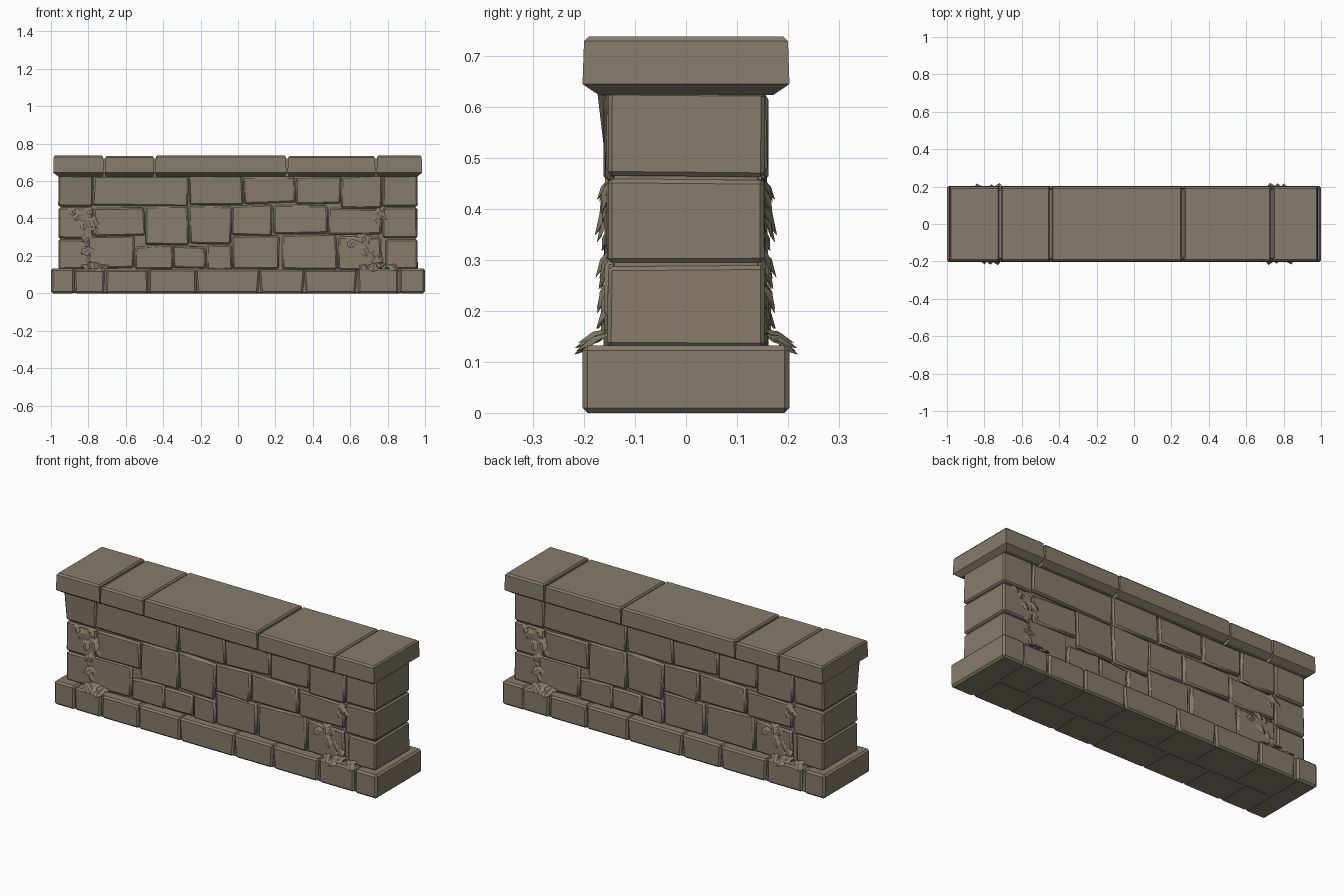
import bpy, bmesh, math, random
from mathutils import Matrix, Vector

if "Cube" in bpy.data.objects:
    bpy.data.objects.remove(bpy.data.objects["Cube"])

random.seed(7)
stone = bpy.data.materials.new("grey brown stone")
stone.diffuse_color = (0.238, 0.201, 0.146, 1)
stone.use_nodes = True
stone.node_tree.nodes["Principled BSDF"].inputs["Base Color"].default_value = stone.diffuse_color


def block(bm, x, y, z, bevel=0.008, jitter=0.0, moves=None):
    """Chamfered box between ranges; moves = {corner signs: offset}."""
    vs = bmesh.ops.create_cube(bm, size=1)["verts"]
    for v in vs:
        key = tuple(1 if c > 0 else 0 for c in v.co)
        v.co = Vector((x[key[0]], y[key[1]], z[key[2]]))
        if jitter:
            v.co += Vector((random.uniform(-1, 1), random.uniform(-.8, .8), random.uniform(-1, 1))) * jitter
        if moves and key in moves:
            v.co += Vector(moves[key])
    edges = list({e for v in vs for e in v.link_edges})
    bmesh.ops.bevel(bm, geom=edges, offset=bevel, segments=1, affect='EDGES', clamp_overlap=True)


def loft(bm, rings):
    """Closed solid through rectangles (x0, x1, half depth, z)."""
    loops = [[bm.verts.new(p) for p in ((a, -d, z), (b, -d, z), (b, d, z), (a, d, z))]
             for a, b, d, z in rings]
    for lo, hi in zip(loops, loops[1:]):
        for i in range(4):
            j = (i + 1) % 4
            bm.faces.new((lo[i], lo[j], hi[j], hi[i]))
    bm.faces.new(loops[0][::-1])
    bm.faces.new(loops[-1])


def repeat_on_back(bm):
    geo = bmesh.ops.duplicate(bm, geom=bm.verts[:] + bm.edges[:] + bm.faces[:])["geom"]
    bmesh.ops.rotate(bm, verts=[g for g in geo if isinstance(g, bmesh.types.BMVert)],
                     cent=(0, 0, 0), matrix=Matrix.Rotation(math.pi, 3, 'Z'))


def finish(bm, name, angle=30):
    me = bpy.data.meshes.new(name)
    bm.to_mesh(me)
    bm.free()
    me.materials.append(stone)
    ob = bpy.data.objects.new(name, me)
    bpy.context.collection.objects.link(ob)
    bpy.ops.object.select_all(action='DESELECT')
    ob.select_set(True)
    bpy.context.view_layer.objects.active = ob
    bpy.ops.object.shade_smooth_by_angle(angle=math.radians(angle))


# Core behind the joints
bm = bmesh.new()
block(bm, (-.948, .948), (-.142, .142), (.1, .65), .002)
block(bm, (-.985, .985), (-.188, .188), (.001, .122), .002)
finish(bm, "wall_core")

# Plinth: front and back courses, then full-depth end stones
bm = bmesh.new()
joints = [-.875, -.71, -.48, -.22, .12, .36, .64, .86]
for a, b in zip(joints, joints[1:]):
    tilt = random.uniform(-.012, .012)
    block(bm, (a + .003, b - .003), (-.2, 0), (0, .13 + random.uniform(-.006, .004)), .009,
          moves={(0, 0, 1): (tilt, 0, 0), (1, 0, 0): (tilt, 0, 0)})
repeat_on_back(bm)
block(bm, (-1, -.875), (-.203, .203), (0, .132), .01)
block(bm, (.865, 1), (-.203, .203), (0, .132), .01)
finish(bm, "plinth_stones")

# Wall face: uneven stones as (x0, x1, z0, z1)
face_stones = [
    (-.775, -.265, .468, .63), (-.26, .025, .475, .63), (.03, .305, .48, .63),
    (.31, .55, .475, .63), (.555, .765, .457, .63),
    (-.765, -.50, .31, .455), (-.49, -.265, .262, .467), (-.26, -.035, .265, .467),
    (-.03, .185, .31, .473), (.19, .48, .322, .473), (.485, .765, .312, .452),
    (-.80, -.555, .13, .303), (-.55, -.35, .13, .255), (-.345, -.17, .13, .252),
    (-.165, -.035, .13, .258), (-.03, .225, .13, .305), (.23, .53, .13, .315),
    (.535, .77, .13, .305)]
bm = bmesh.new()
for a, b, c, d in face_stones:
    block(bm, (a, b), (-.157, -.1), (c, d), .009, .007)
repeat_on_back(bm)
finish(bm, "wall_face_stones", 40)

# Full-depth corner stones, top left one flares forward
bm = bmesh.new()
for s in (-1, 1):
    for z0, z1, inner in ((.13, .288, .79), (.294, .458, .775), (.464, .63, .775)):
        x = (-.96, -inner) if s < 0 else (inner, .96)
        flare = {(0, 0, 1): (0, -.02, 0)} if s < 0 and z0 > .4 else None
        block(bm, x, (-.154, .154), (z0, z1), .008, .002, flare)
finish(bm, "corner_stones")

# Coping slabs: chamfered underside, worn top edge
bm = bmesh.new()
cuts = [-.988, -.715, -.445, .262, .738, .985]
for i, (a, b) in enumerate(zip(cuts, cuts[1:])):
    l = .028 if i == 0 else .006      # underside chamfer is wide only at the wall ends
    r = .028 if i == 4 else .006
    a, b = a + .003 * (i > 0), b - .003 * (i < 4)
    top = .738 - .004 * (i % 2)
    loft(bm, [(a + l, b - r, .172, .624), (a, b, .203, .645),
              (a + .003, b - .003, .2, top - .009), (a + .01, b - .01, .191, top)])
block(bm, (-.96, .96), (-.185, .185), (.64, .722), .002)
finish(bm, "coping_slabs")

# Ivy: lobed leaves (x, z, size) hanging on the face, and a few drooping over the plinth
outline = [(0, .1), (.35, .3), (.55, 0), (.3, -.25), (.42, -.6), (0, -1),
           (-.42, -.6), (-.3, -.25), (-.55, 0), (-.35, .3)]
wall_leaves = [
    (-.89, .45, .04), (-.85, .43, .05), (-.80, .45, .04), (-.78, .40, .06), (-.83, .38, .05),
    (-.77, .35, .04), (-.80, .31, .05), (-.82, .27, .03), (-.79, .24, .06), (-.81, .20, .04),
    (.74, .44, .05), (.77, .42, .04), (.73, .40, .03), (.62, .28, .05), (.66, .31, .05),
    (.70, .30, .04), (.67, .25, .06), (.71, .23, .05), (.74, .20, .05), (.72, .18, .04)]
low_leaves = [(-.81, .152, .055), (-.74, .15, .065), (-.77, .16, .06), (-.71, .15, .045),
              (.67, .15, .045), (.73, .155, .065), (.76, .16, .05), (.82, .15, .06)]


def leaf(bm, x, z, size, y, tilt, roll):
    m = (Matrix.Translation((x, y, z)) @ Matrix.Rotation(math.radians(-tilt), 4, 'X')
         @ Matrix.Rotation(roll, 4, 'Y') @ Matrix.Scale(size, 4))
    ring = [bm.verts.new(m @ Vector((u, .22 * abs(u), v))) for u, v in outline]
    mid = bm.verts.new(m @ Vector((0, -.12, -.25)))
    for i in range(len(ring)):
        bm.faces.new((mid, ring[i], ring[(i + 1) % len(ring)]))


bm = bmesh.new()
for x, z, s in wall_leaves:
    leaf(bm, x, z, s, -.158, random.uniform(10, 28), random.uniform(-.9, .9))
for x, z, s in low_leaves:
    leaf(bm, x, z, s, -.168, random.uniform(52, 64), random.uniform(-.4, .4))
repeat_on_back(bm)
bmesh.ops.recalc_face_normals(bm, faces=bm.faces[:])
finish(bm, "ivy_leaves", 20)
